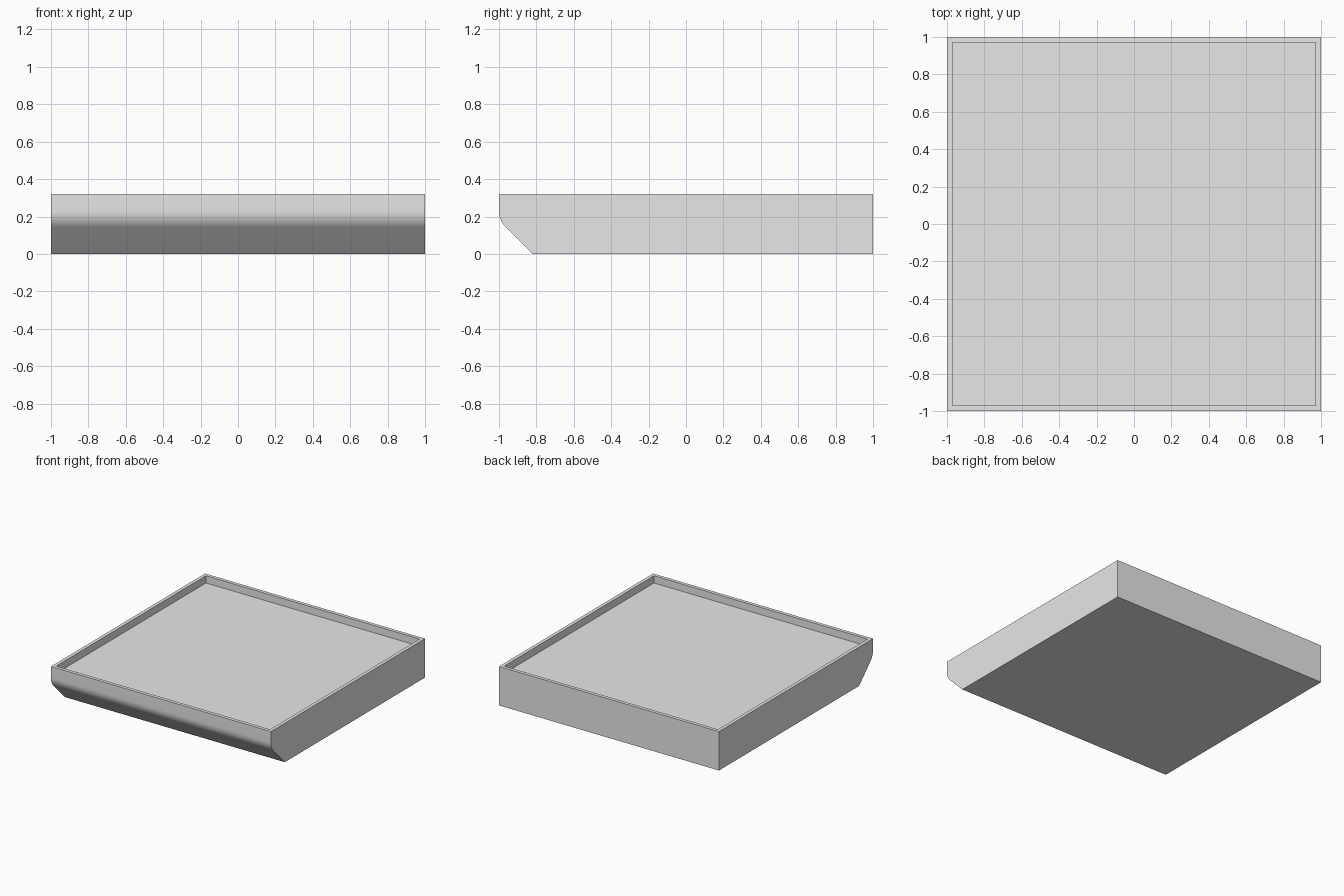
import bpy
import bmesh
from math import cos, sin, tan, radians

cube = bpy.data.objects.get("Cube")
if cube:
    bpy.data.objects.remove(cube, do_unlink=True)

HEIGHT = 0.32      # overall height
CHAMFER = 0.18     # 45 degree undercut along the front
RADIUS = 0.12      # rounding between the front face and the undercut
RIM = 0.04         # width of the raised lip
RECESS = 0.06      # depth of the sunken top

grey = bpy.data.materials.new("light_grey")
grey.use_nodes = True
colour = (0.8, 0.8, 0.8, 1)
grey.diffuse_color = colour
grey.node_tree.nodes["Principled BSDF"].inputs["Base Color"].default_value = colour

# Side profile (y, z): box with a rounded, undercut front
arc_top = CHAMFER + RADIUS * tan(radians(22.5))
arc = [(-1 + RADIUS * (1 - cos(radians(a))), arc_top - RADIUS * sin(radians(a)))
       for a in range(0, 46, 5)]
profile = [(1, 0), (1, HEIGHT), (-1, HEIGHT)] + arc + [(-1 + CHAMFER, 0)]

# Extrude the profile across the width
bm = bmesh.new()
side = bm.faces.new([bm.verts.new((-1, y, z)) for y, z in profile])
extruded = bmesh.ops.extrude_face_region(bm, geom=[side])
moved = [v for v in extruded["geom"] if isinstance(v, bmesh.types.BMVert)]
bmesh.ops.translate(bm, vec=(2, 0, 0), verts=moved)
bmesh.ops.recalc_face_normals(bm, faces=bm.faces)

# Inset the top to leave a rim, then sink the floor with upright walls
top = max(bm.faces, key=lambda f: f.calc_center_median().z)
bmesh.ops.inset_region(bm, faces=[top], thickness=RIM)
floor = bmesh.ops.extrude_discrete_faces(bm, faces=[top])["faces"][0]
rim_edges = [e for e in bm.edges if e.is_boundary and e not in floor.edges[:]]
bmesh.ops.translate(bm, vec=(0, 0, -RECESS), verts=floor.verts)
bmesh.ops.recalc_face_normals(bm, faces=bm.faces)

mesh = bpy.data.meshes.new("tray")
bm.to_mesh(mesh)
bm.free()
mesh.materials.append(grey)
tray = bpy.data.objects.new("tray", mesh)
bpy.context.collection.objects.link(tray)

# Smooth the rounded front, keep the other edges sharp
bpy.ops.object.select_all(action='DESELECT')
tray.select_set(True)
bpy.context.view_layer.objects.active = tray
bpy.ops.object.shade_smooth_by_angle(angle=radians(30))
